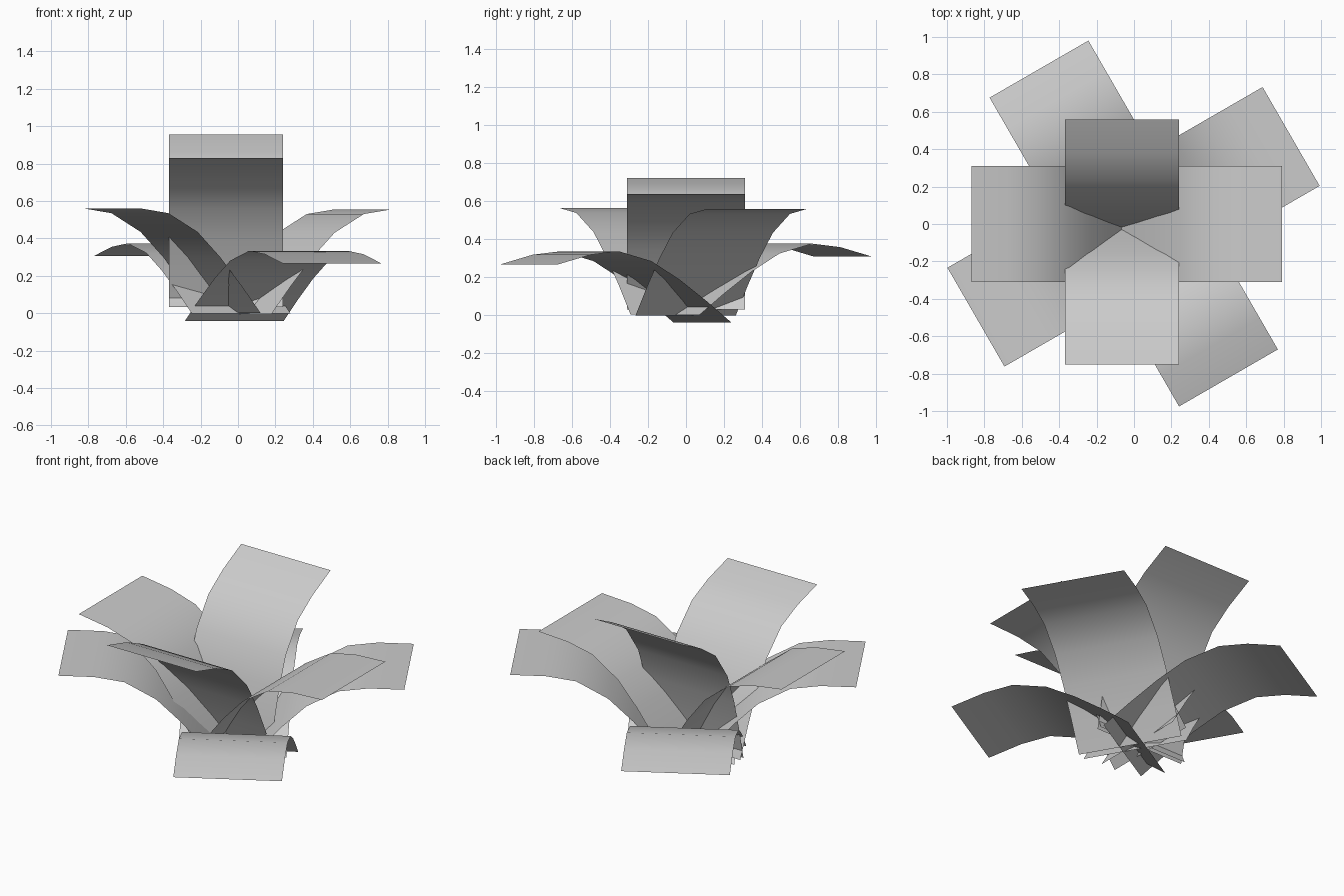
import bpy
import bmesh
from math import radians, cos, sin
from mathutils import Vector

cube = bpy.data.objects.get("Cube")
if cube:
    bpy.data.objects.remove(cube, do_unlink=True)

# One plain grey for every leaf
grey = bpy.data.materials.new("plain_grey")
grey.use_nodes = True
colour = (0.6, 0.6, 0.6, 1.0)
grey.diffuse_color = colour
grey.node_tree.nodes["Principled BSDF"].inputs["Base Color"].default_value = colour

# Shared leaf curve, measured from the tip back to the base: (outward, up)
CURVE = [(0, 0), (-0.2, 0), (-0.37, -0.025), (-0.55, -0.125),
         (-0.69, -0.26), (-0.82, -0.41), (-0.94, -0.56)]


def make_leaf(name, heading, tip, tilt, width=0.61):
    """Bent strip of zero thickness, pitched about the middle of its tip edge."""
    a, t = radians(heading), radians(tilt)
    out = Vector((cos(a), sin(a), 0))
    side = Vector((-sin(a), cos(a), 0)) * width / 2
    up = Vector((0, 0, 1))
    bm = bmesh.new()
    rows = []
    for r, z in CURVE:
        p = (Vector(tip) + out * (r * cos(t) - z * sin(t))
             + up * (r * sin(t) + z * cos(t)))
        rows.append((bm.verts.new(p - side), bm.verts.new(p + side)))
    for outer, inner in zip(rows, rows[1:]):
        bm.faces.new((outer[0], outer[1], inner[1], inner[0]))
    for face in bm.faces:
        face.smooth = True
    mesh = bpy.data.meshes.new(name)
    bm.to_mesh(mesh)
    bm.free()
    mesh.materials.append(grey)
    leaf = bpy.data.objects.new(name, mesh)
    bpy.context.collection.objects.link(leaf)


# Upright inner leaves
make_leaf("back_leaf", 90, (-0.065, 0.56, 0.955), 26.5)
make_leaf("front_leaf", 270, (-0.065, -0.75, 0.83), 16)
make_leaf("left_leaf", 0, (0.79, 0, 0.634), 3, 0.62)
make_leaf("right_leaf", 180, (-0.87, 0, 0.72), 8.5, 0.62)

# Spreading outer leaves
make_leaf("back_left_leaf", 30, (0.84, 0.468, 0.555), 0)
make_leaf("front_right_leaf", 210, (-0.845, -0.498, 0.56), 0)
make_leaf("back_right_leaf", 120, (-0.508, 0.828, 0.305), -14.5)
make_leaf("front_left_leaf", 300, (0.505, -0.823, 0.265), -14.5)
